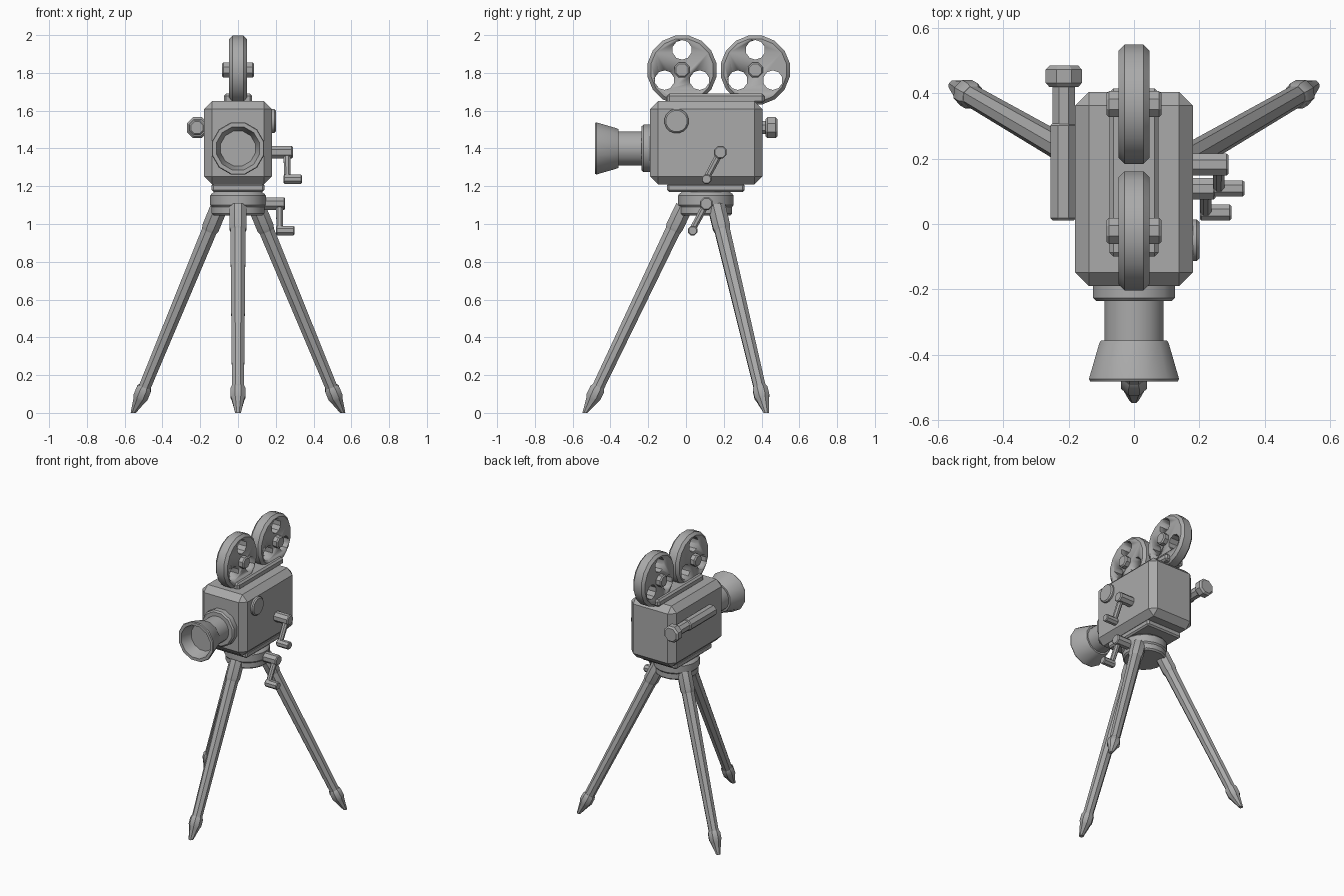
import bpy, bmesh, math
from mathutils import Vector

if "Cube" in bpy.data.objects:
    bpy.data.objects.remove(bpy.data.objects["Cube"])

grey = bpy.data.materials.new("metal grey")
grey.diffuse_color = (0.4, 0.4, 0.4, 1)
grey.use_nodes = True
grey.node_tree.nodes["Principled BSDF"].inputs["Base Color"].default_value = grey.diffuse_color


def finish(name, bm, angle=31):
    bmesh.ops.recalc_face_normals(bm, faces=bm.faces[:])
    me = bpy.data.meshes.new(name)
    bm.to_mesh(me)
    bm.free()
    me.materials.append(grey)
    ob = bpy.data.objects.new(name, me)
    bpy.context.collection.objects.link(ob)
    bpy.ops.object.select_all(action='DESELECT')
    ob.select_set(True)
    bpy.context.view_layer.objects.active = ob
    bpy.ops.object.shade_smooth_by_angle(angle=math.radians(angle))
    return ob


def lathe(name, origin, axis, profile, sides=8):
    """Closed solid turned around an axis; profile is (distance, radius)."""
    bm = bmesh.new()
    origin, axis = Vector(origin), Vector(axis).normalized()
    ref = Vector((0, 0, 1)) if abs(axis.z) < 0.7 else Vector((0, 1, 0))
    u = axis.cross(ref).normalized()
    v = axis.cross(u)
    rings = []
    for d, r in profile:
        angs = [math.tau * (i + 0.5) / sides for i in range(sides)]
        rings.append([bm.verts.new(origin + axis * d + (u * math.cos(a) + v * math.sin(a)) * r)
                      for a in angs])
    for a, b in zip(rings, rings[1:]):
        for i in range(sides):
            j = (i + 1) % sides
            bm.faces.new((a[i], a[j], b[j], b[i]))
    bm.faces.new(rings[0])
    bm.faces.new(rings[-1])
    return finish(name, bm)


def knob(name, origin, axis, length, r, sides=8, bev=0.008):
    """Cylinder with chamfered rims."""
    return lathe(name, origin, axis, [(0, r - bev), (bev, r), (length - bev, r), (length, r - bev)], sides)


def block(name, lo, hi, bev):
    """Box with chamfered edges."""
    bm = bmesh.new()
    bmesh.ops.create_cube(bm, size=1)
    for v in bm.verts:
        v.co = [l + (c + 0.5) * (h - l) for l, h, c in zip(lo, hi, v.co)]
    bmesh.ops.bevel(bm, geom=bm.edges[:], offset=bev, segments=1, affect='EDGES')
    return finish(name, bm)


# Camera body with its mounting plates
block("camera_body", (-0.18, -0.19, 1.21), (0.18, 0.405, 1.65), 0.042)
block("reel_plate", (-0.075, -0.10, 1.64), (0.075, 0.415, 1.69), 0.012)
block("base_plate", (-0.14, -0.10, 1.17), (0.14, 0.31, 1.215), 0.01)

# Film reels: chamfered discs with three round holes
for label, y in (("front", -0.021), ("rear", 0.367)):
    z = 1.815
    reel = knob(label + "_reel", (-0.047, y, z), (1, 0, 0), 0.094, 0.186, 16, 0.018)
    for k in range(3):
        a = math.radians(90 + 120 * k)
        c = lathe("reel_hole_cutter", (-0.2, y + 0.107 * math.cos(a), z + 0.107 * math.sin(a)),
                  (1, 0, 0), [(0, 0.052), (0.4, 0.052)], 10)
        c.hide_render = True
        c.hide_set(True)
        m = reel.modifiers.new("hole", 'BOOLEAN')
        m.operation, m.object, m.solver = 'DIFFERENCE', c, 'EXACT'
    knob(label + "_reel_hub", (-0.085, y, z), (1, 0, 0), 0.17, 0.043)

# Lens: flange, barrel and hollow flared hood
L = (0, 0, 1.40)
knob("lens_flange", (0, -0.236, 1.40), (0, 1, 0), 0.056, 0.13, 12, 0.01)
lathe("lens_barrel", L, (0, -1, 0), [(0.22, 0.092), (0.37, 0.092)], 16)
lathe("lens_hood", L, (0, -1, 0), [(0.357, 0.085), (0.357, 0.105), (0.365, 0.11), (0.475, 0.143),
                                   (0.482, 0.139), (0.482, 0.118), (0.40, 0.095)], 12)

# Viewfinder on the left side
V = (-0.215, 0, 1.51)
knob("viewfinder_tube", (-0.217, 0.01, 1.51), (0, 1, 0), 0.30, 0.042)
lathe("viewfinder_neck", V, (0, 1, 0), [(0.29, 0.037), (0.43, 0.037)])
knob("viewfinder_eyepiece", (-0.215, 0.42, 1.51), (0, 1, 0), 0.065, 0.06, 8, 0.012)

# Round dial on the right side
knob("side_dial", (0.17, -0.05, 1.545), (1, 0, 0), 0.03, 0.065, 16)


def crank(name, x, y, z):
    """Hub, sloping arm and handle, lying in the plane of the side."""
    knob(name + "_hub", (x, y, z), (1, 0, 0), 0.12, 0.036, 8, 0.006)
    lathe(name + "_arm", (x + 0.09, y, z), (0, -0.075, -0.14), [(0, 0.02), (0.165, 0.018)])
    knob(name + "_handle", (x + 0.072, y - 0.073, z - 0.143), (1, 0, 0), 0.096, 0.027, 8, 0.005)


crank("film_crank", 0.17, 0.182, 1.38)
crank("tripod_crank", 0.13, 0.108, 1.108)

# Tripod head
lathe("tripod_head", (0, 0.105, 0), (0, 0, 1),
      [(1.045, 0.132), (1.055, 0.142), (1.09, 0.142), (1.10, 0.15), (1.15, 0.15), (1.16, 0.143), (1.175, 0.12)], 16)

# Three tripod legs, each with socket, tapered pole and pointed foot
for label, deg in (("front", -90), ("right", 30), ("left", 150)):
    out = Vector((math.cos(math.radians(deg)), math.sin(math.radians(deg)), 0))
    top = Vector((0, 0.105, 1.09)) + out * 0.115
    foot = Vector((0, 0.105, -0.01)) + out * 0.64
    d, n = foot - top, (foot - top).length
    lathe(label + "_leg_socket", top, d, [(0, 0.05), (0.12, 0.05), (0.14, 0.043)])
    lathe(label + "_leg_pole", top, d, [(0.1, 0.044), (n - 0.12, 0.034)])
    tip = lathe(label + "_leg_foot", top, d, [(n - 0.165, 0.036), (n - 0.15, 0.043), (n - 0.105, 0.043),
                                              (n - 0.09, 0.036), (n, 0.016)])
    for v in tip.data.vertices:  # flatten the tip on the floor
        v.co.z = max(v.co.z, 0)
